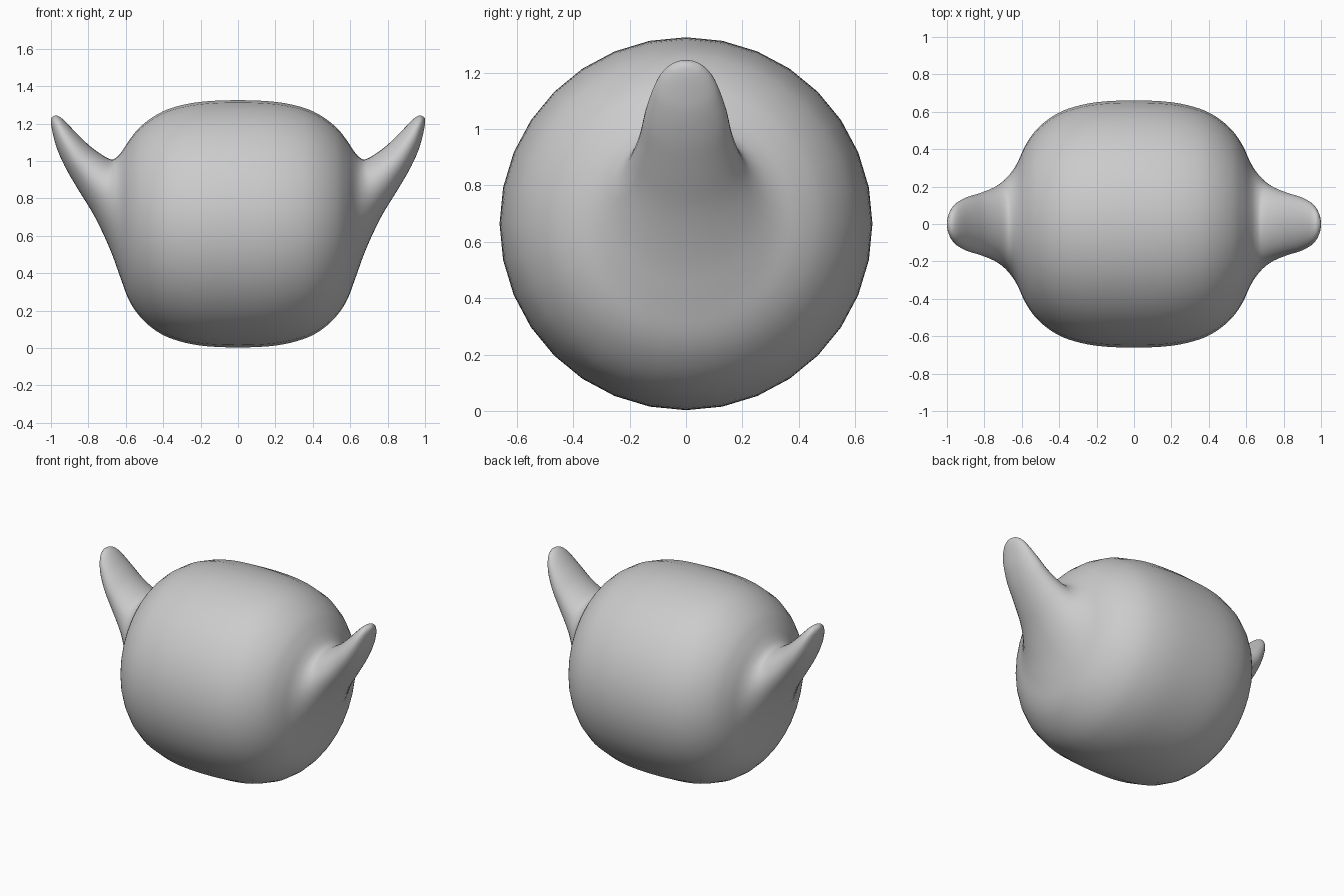
import bpy, bmesh
from math import sin, cos, pi
from mathutils import Vector

if "Cube" in bpy.data.objects:
    bpy.data.objects.remove(bpy.data.objects["Cube"])

SIDES, STEPS = 32, 4

# Sections from the middle to a horn tip: top x, top z, bottom x, bottom z, half width
sections = [
    (0, 1.325, 0, .003, .661), (.2, 1.316, .2, .013, .651),
    (.35, 1.285, .35, .048, .617), (.45, 1.238, .45, .10, .566),
    (.53, 1.175, .53, .175, .495), (.582, 1.11, .585, .26, .415),
    (.62, 1.053, .63, .38, .325), (.653, 1.017, .685, .53, .26),
    (.69, 1.012, .765, .70, .207), (.78, 1.07, .85, .84, .168),
    (.86, 1.145, .915, .95, .146), (.92, 1.208, .962, 1.05, .118),
    (.95, 1.234, .985, 1.125, .092), (.973, 1.244, .998, 1.185, .058),
    (.990, 1.238, 1.0, 1.212, .025),
]


def smooth_path(rows):
    """Catmull-Rom interpolation through the section rows."""
    mirrored = (-rows[1][0], rows[1][1], -rows[1][2], rows[1][3], rows[1][4])
    pts = [Vector(r) for r in [mirrored] + rows]
    pts.append(2 * pts[-1] - pts[-2])
    out = []
    for i in range(1, len(pts) - 2):
        a, b, c, d = pts[i - 1:i + 3]
        for k in range(STEPS):
            t = k / STEPS
            out.append(.5 * (2 * b + (c - a) * t + (2 * a - 5 * b + 4 * c - d) * t * t
                             + (3 * b - a - 3 * c + d) * t ** 3))
    out.append(pts[-2])
    return out


# Round body flowing into the right horn
bm = bmesh.new()
rings = []
for tx, tz, bx, bz, w in smooth_path(sections):
    ring = []
    for j in range(SIDES):
        a = 2 * pi * j / SIDES
        f = (1 + cos(a)) / 2
        ring.append(bm.verts.new((bx + (tx - bx) * f, w * sin(a), bz + (tz - bz) * f)))
    rings.append(ring)
for r, s in zip(rings, rings[1:]):
    for j in range(SIDES):
        k = (j + 1) % SIDES
        bm.faces.new((r[j], r[k], s[k], s[j]))
tip = bm.verts.new((.999, 0, 1.228))
for j in range(SIDES):
    bm.faces.new((rings[-1][j], rings[-1][(j + 1) % SIDES], tip))

# Left half
half = bm.verts[:] + bm.edges[:] + bm.faces[:]
bmesh.ops.mirror(bm, geom=half, axis='X', merge_dist=.0005)
bmesh.ops.remove_doubles(bm, verts=bm.verts[:], dist=.0003)
bmesh.ops.recalc_face_normals(bm, faces=bm.faces[:])
for f in bm.faces:
    f.smooth = True
mesh = bpy.data.meshes.new("horned_body")
bm.to_mesh(mesh)
bm.free()
bpy.context.collection.objects.link(bpy.data.objects.new("horned_body", mesh))
